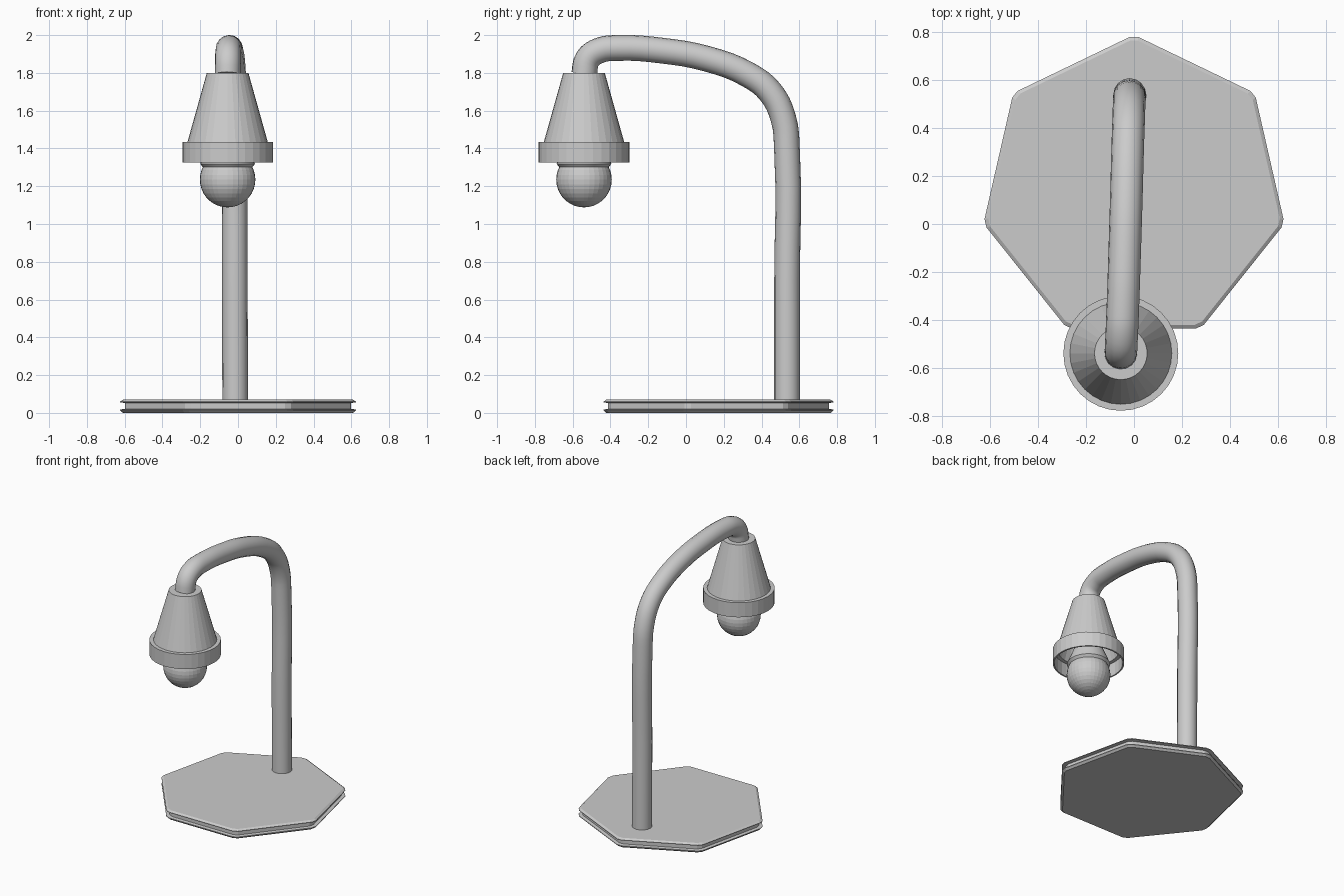
import bpy, bmesh
from math import pi, cos, sin
from mathutils import Vector

if "Cube" in bpy.data.objects:
    bpy.data.objects.remove(bpy.data.objects["Cube"])


def finish(name, bm, smooth=None):
    bmesh.ops.recalc_face_normals(bm, faces=bm.faces)
    me = bpy.data.meshes.new(name)
    bm.to_mesh(me)
    bm.free()
    ob = bpy.data.objects.new(name, me)
    bpy.context.scene.collection.objects.link(ob)
    if smooth:
        activate(ob)
        bpy.ops.object.shade_smooth_by_angle(angle=smooth)
    return ob


def activate(ob):
    bpy.ops.object.select_all(action='DESELECT')
    ob.select_set(True)
    bpy.context.view_layer.objects.active = ob


def loft(rings):
    """Join equal-length point rings with quads and cap both ends."""
    bm = bmesh.new()
    vs = [[bm.verts.new(p) for p in ring] for ring in rings]
    n = len(vs[0])
    for a, b in zip(vs, vs[1:]):
        for i in range(n):
            bm.faces.new((a[i], a[(i + 1) % n], b[(i + 1) % n], b[i]))
    bm.faces.new(vs[0])
    bm.faces.new(vs[-1])
    return bm


def lathe(profile, cx, cy, n=32):
    return loft([[(cx + r * cos(2 * pi * i / n), cy + r * sin(2 * pi * i / n), z)
                  for i in range(n)] for r, z in profile])


HX, HY = -0.055, -0.54

# heptagonal base with clipped corners and a groove around the edge
CY, R = 0.145, 0.645
corners = [Vector((R * cos(pi / 2 + k * 2 * pi / 7), R * sin(pi / 2 + k * 2 * pi / 7)))
           for k in range(7)]
outline = []
for k in range(7):
    c = corners[k]
    outline += [c.lerp(corners[k - 1], 0.035), c.lerp(corners[(k + 1) % 7], 0.035)]
base_profile = [(0.975, 0.004), (1.0, 0.013), (1.0, 0.018), (0.96, 0.021),
                (0.96, 0.052), (1.0, 0.056), (1.0, 0.060), (0.975, 0.07)]
base_profile[0] = (0.975, 0.0)
finish("base", loft([[(s * p.x, CY + s * p.y, z) for p in outline]
                     for s, z in base_profile]))

# bent tube arm
path = [(-0.015, 0.535, 0.05), (-0.017, 0.535, 0.7), (-0.019, 0.535, 1.38),
        (-0.02, 0.515, 1.56), (-0.022, 0.445, 1.70), (-0.026, 0.33, 1.79),
        (-0.032, 0.11, 1.875), (-0.039, -0.12, 1.917), (-0.047, -0.36, 1.932),
        (-0.051, -0.455, 1.92), (-0.054, -0.52, 1.875), (HX, HY, 1.79)]
curve = bpy.data.curves.new("arm", 'CURVE')
curve.dimensions = '3D'
curve.bevel_depth = 0.068
curve.bevel_resolution = 6
curve.resolution_u = 4
curve.use_fill_caps = True
sp = curve.splines.new('BEZIER')
sp.bezier_points.add(len(path) - 1)
for bp, p in zip(sp.bezier_points, path):
    bp.co = p
    bp.handle_left_type = bp.handle_right_type = 'AUTO'
arm = bpy.data.objects.new("arm", curve)
bpy.context.scene.collection.objects.link(arm)
activate(arm)
bpy.ops.object.convert(target='MESH')
bpy.ops.object.shade_smooth_by_angle(angle=0.7)

# hollow conical shade with a collar
finish("shade", lathe([(0.11, 1.80), (0.213, 1.433), (0.24, 1.433), (0.24, 1.325),
                       (0.23, 1.325), (0.23, 1.423), (0.204, 1.423), (0.1, 1.79)],
                      HX, HY))

# flared bulb socket inside the shade
finish("socket", lathe([(0.065, 1.79), (0.07, 1.50), (0.145, 1.318), (0.13, 1.30)],
                       HX, HY), smooth=0.4)

# round bulb
bm = bmesh.new()
bmesh.ops.create_uvsphere(bm, u_segments=32, v_segments=18, radius=0.147)
bmesh.ops.translate(bm, verts=bm.verts, vec=(HX, HY, 1.235))
finish("bulb", bm)
